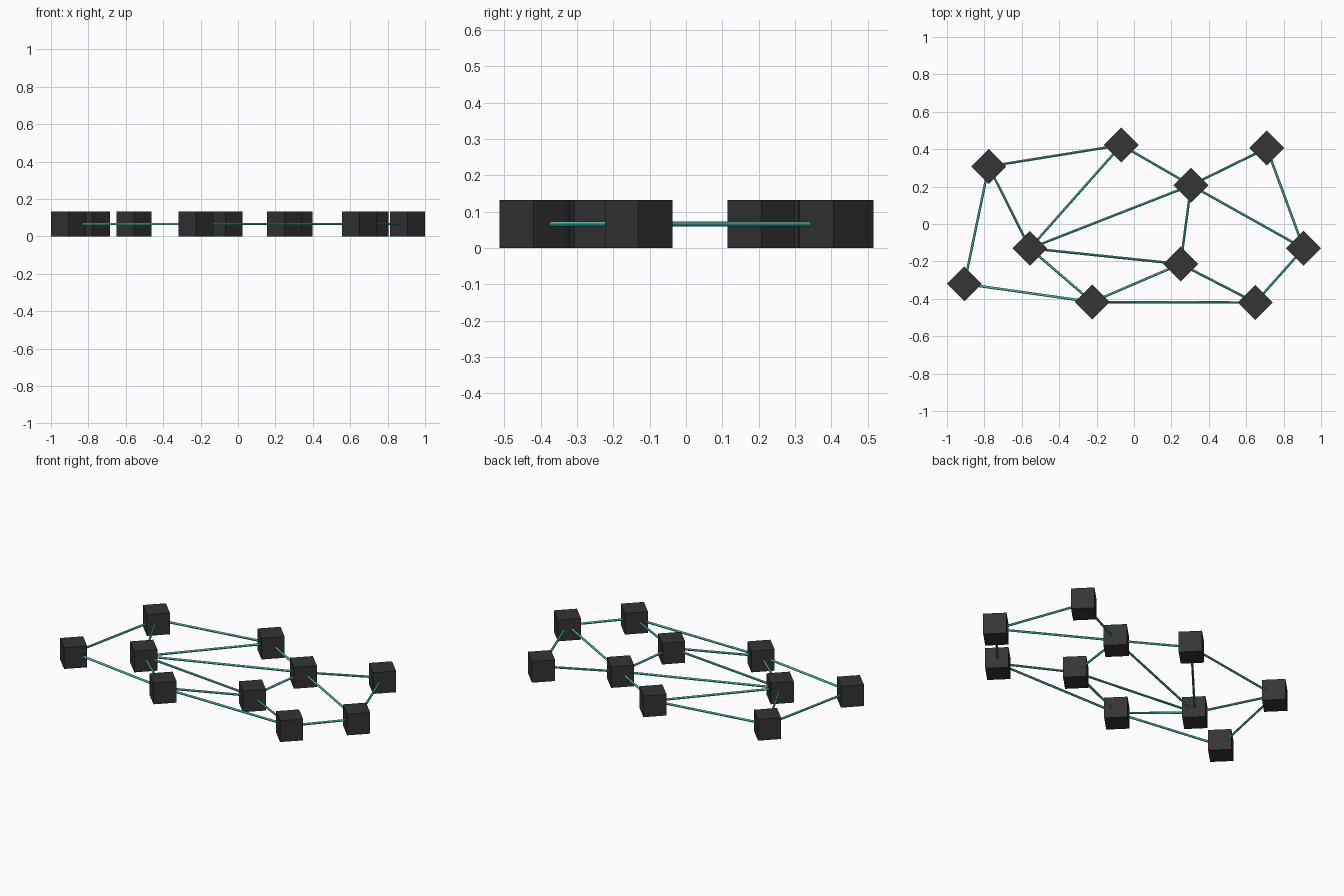
import bpy
from mathutils import Vector
from math import pi

if "Cube" in bpy.data.objects:
    bpy.data.objects.remove(bpy.data.objects["Cube"])

SIDE = 0.132      # cube edge length
RADIUS = 0.0065   # rod radius


def material(name, rgb):
    mat = bpy.data.materials.new(name)
    mat.diffuse_color = (*rgb, 1)
    mat.use_nodes = True
    mat.node_tree.nodes["Principled BSDF"].inputs["Base Color"].default_value = mat.diffuse_color
    return mat


dark = material("dark", (0.035, 0.035, 0.035))
teal = material("teal", (0.06, 0.5, 0.4))

# Node centres seen from above
nodes = {
    "A": (-0.777, 0.308), "B": (-0.068, 0.422), "C": (0.305, 0.207),
    "D": (0.71, 0.406), "E": (0.907, -0.13), "F": (0.649, -0.42),
    "G": (0.249, -0.214), "H": (-0.224, -0.417), "I": (-0.557, -0.13),
    "J": (-0.907, -0.32),
}
links = "AB AJ AI BI BC CI CD CE CG DE EF FG FH GH GI IH HJ".split()

# Cubes turned 45 degrees, standing on the ground
pos = {k: Vector((x, y, SIDE / 2)) for k, (x, y) in nodes.items()}
for k, p in pos.items():
    bpy.ops.mesh.primitive_cube_add(size=SIDE, location=p, rotation=(0, 0, pi / 4))
    cube = bpy.context.object
    cube.name = "node_cube_" + k
    cube.data.materials.append(dark)

# Thin rods joining the cube centres
for a, b in links:
    d = pos[b] - pos[a]
    bpy.ops.mesh.primitive_cylinder_add(
        vertices=12, radius=RADIUS, depth=d.length,
        location=(pos[a] + pos[b]) / 2,
        rotation=d.to_track_quat('Z', 'Y').to_euler())
    rod = bpy.context.object
    rod.name = "link_rod_" + a + b
    rod.data.materials.append(teal)
    bpy.ops.object.shade_smooth_by_angle()
